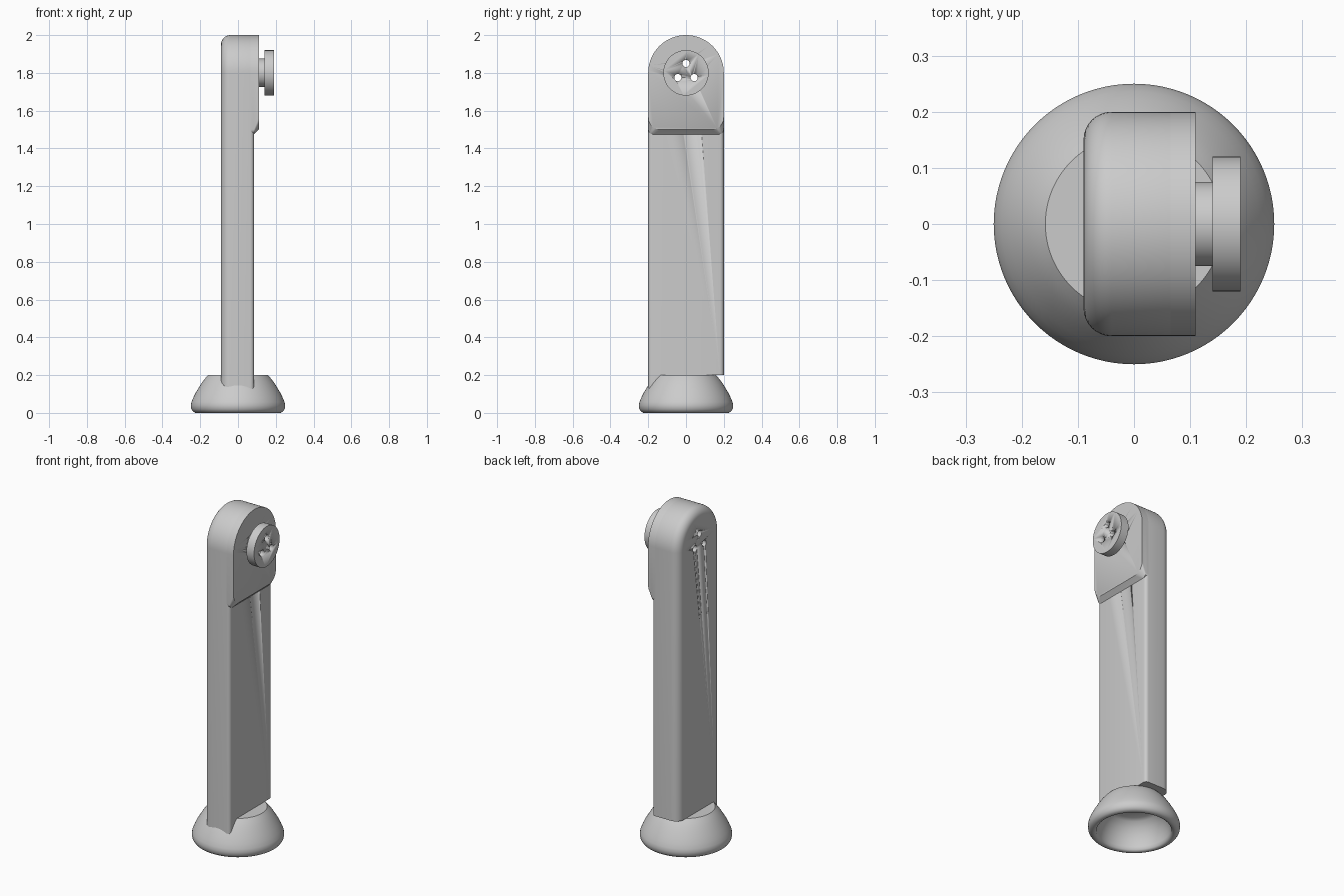
import bpy, bmesh, math

if "Cube" in bpy.data.objects:
    bpy.data.objects.remove(bpy.data.objects["Cube"])

grey = bpy.data.materials.new("light grey")
grey.diffuse_color = (0.6, 0.6, 0.6, 1)
grey.use_nodes = True
grey.node_tree.nodes["Principled BSDF"].inputs["Base Color"].default_value = grey.diffuse_color


def finish(name, bm, angle=35):
    bmesh.ops.recalc_face_normals(bm, faces=bm.faces)
    me = bpy.data.meshes.new(name)
    bm.to_mesh(me)
    bm.free()
    ob = bpy.data.objects.new(name, me)
    bpy.context.collection.objects.link(ob)
    me.materials.append(grey)
    bpy.ops.object.select_all(action='DESELECT')
    ob.select_set(True)
    bpy.context.view_layer.objects.active = ob
    bpy.ops.object.shade_smooth_by_angle(angle=math.radians(angle))
    return ob


def loft(name, rings):
    """Closed skin through (x, [(y, z), ...]) rings."""
    bm = bmesh.new()
    loops = [[bm.verts.new((x, y, z)) for y, z in pts] for x, pts in rings]
    n = len(loops[0])
    for a, b in zip(loops, loops[1:]):
        for i in range(n):
            j = (i + 1) % n
            bm.faces.new((a[i], a[j], b[j], b[i]))
    bm.faces.new(loops[0])
    bm.faces.new(loops[-1])
    return finish(name, bm)


def arc(cy, cz, r, a0, a1, n):
    return [(cy + r * math.cos(math.radians(a0 + (a1 - a0) * i / n)),
             cz + r * math.sin(math.radians(a0 + (a1 - a0) * i / n))) for i in range(n + 1)]


def cylinders(name, r, x0, x1, centres, n=64):
    bm = bmesh.new()
    for cy, cz in centres:
        pts = arc(cy, cz, r, 0, 360, n)[:-1]
        a = [bm.verts.new((x0, y, z)) for y, z in pts]
        b = [bm.verts.new((x1, y, z)) for y, z in pts]
        for i in range(n):
            j = (i + 1) % n
            bm.faces.new((a[i], a[j], b[j], b[i]))
        bm.faces.new(a)
        bm.faces.new(b)
    return finish(name, bm)


# (x, inset) steps: big round at the back edge, small round at the front edge
steps = [(-0.04 - 0.05 * math.cos(t), 0.05 - 0.05 * math.sin(t))
         for t in [math.pi / 2 * i / 8 for i in range(9)]]
steps += [(0.065 + 0.02 * math.sin(t), 0.02 - 0.02 * math.cos(t))
          for t in [math.pi / 2 * i / 5 for i in range(6)]]

# Arm with round top
arm = loft("arm", [(x, [(0.2 - d, 0.2)] + arc(0, 1.8, 0.2 - d, 0, 180, 48) + [(d - 0.2, 0.2)])
                   for x, d in steps])

# Web that carries one side of the arm down into the base
loft("arm_web", [(x, [(-0.2 + d, 0.2), (-0.2 + d, 0.13), (-0.12, 0.18), (-0.12, 0.2)])
                 for x, d in steps])


# Raised head pad with chamfered lower edge
def pad_outline(zb, c):
    return (arc(0, 1.8, 0.2, 0, 180, 48) + arc(-0.2 + c, zb + c, c, 180, 270, 10)
            + arc(0.2 - c, zb + c, c, 270, 360, 10))


pad = loft("head_pad", [(0.065, pad_outline(1.475, 0.025)), (0.085, pad_outline(1.475, 0.025)),
                        (0.11, pad_outline(1.5, 0.065))])

# Mounting neck and disc
neck = cylinders("neck", 0.075, 0.11, 0.14, [(0, 1.8)])
disc = cylinders("mount_disc", 0.12, 0.14, 0.19, [(0, 1.8)])

# Three screw holes through the whole head
holes = [(0.05 * math.cos(math.radians(a)), 1.8 + 0.05 * math.sin(math.radians(a)))
         for a in (90, 210, 330)]
cutter = cylinders("hole_cutter", 0.019, -0.2, 0.3, holes, 24)
cutter.hide_render = True
for ob in (arm, pad, neck, disc):
    bpy.context.view_layer.objects.active = ob
    m = ob.modifiers.new("holes", 'BOOLEAN')
    m.operation = 'DIFFERENCE'
    m.solver = 'EXACT'
    m.object = cutter
    bpy.ops.object.modifier_move_to_index(modifier="holes", index=0)
    bpy.ops.object.modifier_apply(modifier="holes")
bpy.data.objects.remove(cutter)

# Hollow base bowl: turned profile from top centre, round the rim, to inner ceiling
profile = [(0, 0.2), (0.158, 0.2), (0.172, 0.185), (0.19, 0.162), (0.207, 0.135), (0.223, 0.108),
           (0.236, 0.082), (0.246, 0.058), (0.25, 0.04), (0.247, 0.02), (0.238, 0.007),
           (0.225, 0.0), (0.212, 0.001), (0.203, 0.008), (0.2, 0.025), (0.195, 0.055),
           (0.182, 0.09), (0.165, 0.12), (0.14, 0.148), (0.12, 0.16), (0, 0.16)]
bm = bmesh.new()
vs = [bm.verts.new((r, 0, z)) for r, z in profile]
es = [bm.edges.new(p) for p in zip(vs, vs[1:])]
bmesh.ops.spin(bm, geom=vs + es, cent=(0, 0, 0), axis=(0, 0, 1), angle=2 * math.pi, steps=96)
bmesh.ops.remove_doubles(bm, verts=bm.verts, dist=0.0001)
finish("base_bowl", bm, 45)
